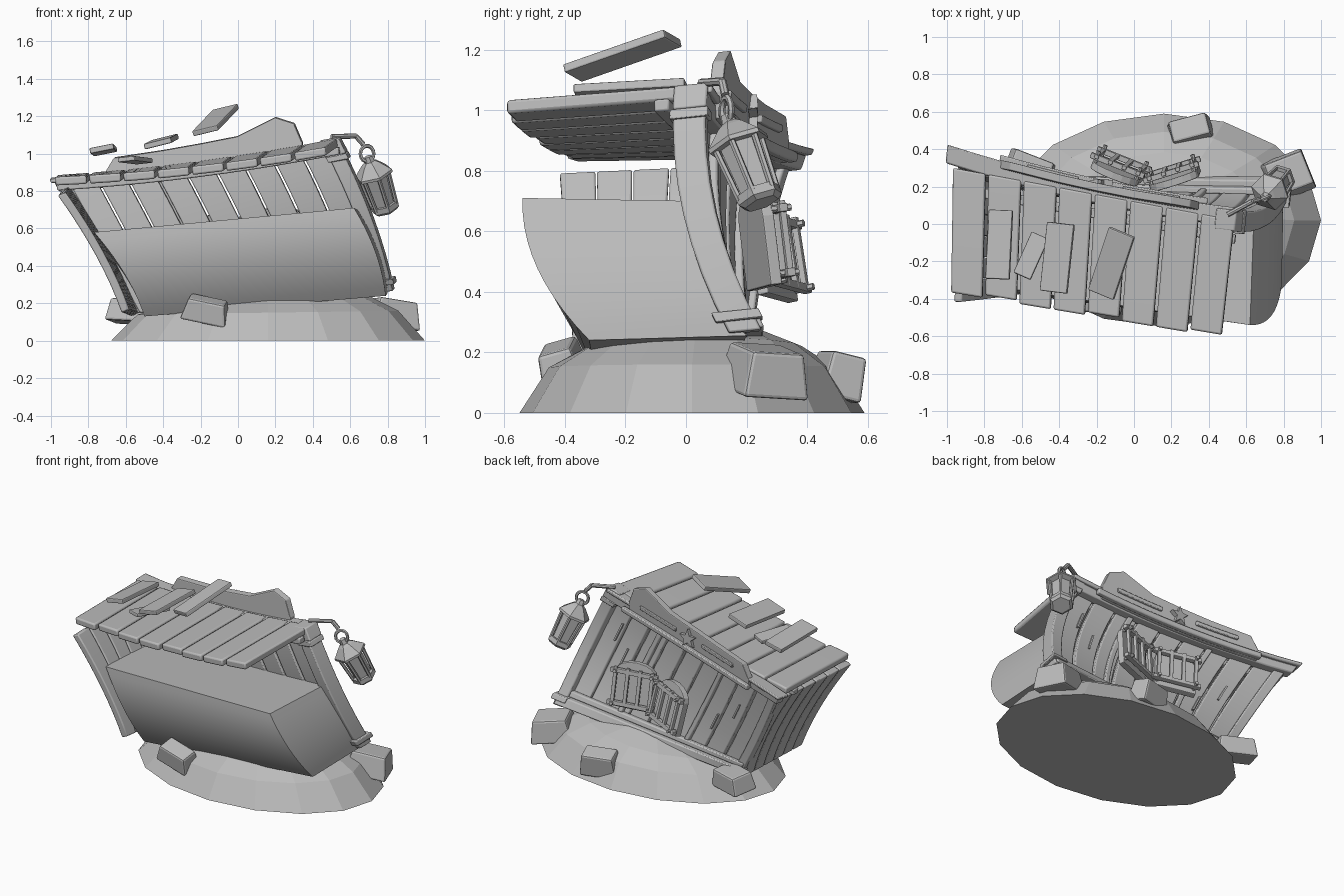
import bpy, bmesh, math
from mathutils import Vector as V

cube = bpy.data.objects.get("Cube")
if cube:
    bpy.data.objects.remove(cube)

grey = bpy.data.materials.new("plain_grey")
grey.use_nodes = True
grey.diffuse_color = (0.5, 0.5, 0.5, 1)
grey.node_tree.nodes["Principled BSDF"].inputs["Base Color"].default_value = (0.5, 0.5, 0.5, 1)


def loft(name, rings, bevel=0.0, smooth=False, closed=False):
    """Skin a list of equal point rings and cap the ends."""
    bm = bmesh.new()
    rows = [[bm.verts.new(p) for p in ring] for ring in rings]
    n = len(rows[0])
    pairs = list(zip(rows, rows[1:])) + ([(rows[-1], rows[0])] if closed else [])
    for a, b in pairs:
        for i in range(n):
            j = (i + 1) % n
            bm.faces.new((a[i], a[j], b[j], b[i]))
    if not closed:
        bm.faces.new(rows[0])
        bm.faces.new(rows[-1])
    bmesh.ops.recalc_face_normals(bm, faces=bm.faces)
    mesh = bpy.data.meshes.new(name)
    bm.to_mesh(mesh)
    bm.free()
    mesh.materials.append(grey)
    ob = bpy.data.objects.new(name, mesh)
    bpy.context.scene.collection.objects.link(ob)
    if bevel:
        mod = ob.modifiers.new("soft_edges", "BEVEL")
        mod.width = bevel
        mod.segments = 2
        mod.limit_method = "ANGLE"
        mod.angle_limit = math.radians(40)
    if smooth:
        bpy.ops.object.select_all(action="DESELECT")
        bpy.context.view_layer.objects.active = ob
        ob.select_set(True)
        bpy.ops.object.shade_smooth_by_angle(angle=math.radians(35))
    return ob


def span(a, b, n):
    return [a + (b - a) * i / n for i in range(n + 1)]


def blend(c, u, v):
    low = c[0].lerp(c[1], u)
    return low.lerp(c[2].lerp(c[3], u), v)


# Warped surfaces: u runs along, v up or across, o outwards
FACADE = [V((-.55, .19, .15)), V((.82, .20, .27)), V((-.93, .33, .85)), V((.53, .02, 1.05))]
SIDE = [V((-.55, .18, .14)), V((-.60, -.37, .16)), V((-.92, .31, .82)), V((-.94, -.42, .785))]
ROOF = [V((-.98, -.365, .845)), V((.48, -.61, 1.005)), V((-.97, .30, .855)), V((.55, .02, 1.055))]


def facade(u, v, o):
    p = blend(FACADE, u, v)
    bulge = 4 * v * (1 - v)
    p += V((.03 * u * bulge, -(.025 + .035 * u) * bulge - .14 * u * (1 - u) * v, -.08 * u * (1 - u) * v))
    return p + V((.1, .97, .1)) * o


def side(u, v, o):
    p = blend(SIDE, u, v)
    return p + V((-.9, 0, -.4)) * o + V((.13, 0, -.03)) * v * (1 - v)


def roof(u, v, o):
    return blend(ROOF, u, v) + V((-.1, 0, 1)) * o + V((0, 0, -.1 * u * (1 - u)))


def strip(name, f, us, vs, os, along="v", bevel=.007):
    """Plank or beam bent along a warped surface."""
    if along == "v":
        rings = [[f(us[0], t, os[0]), f(us[1], t, os[0]), f(us[1], t, os[1]), f(us[0], t, os[1])]
                 for t in span(*vs, 8)]
    else:
        rings = [[f(t, vs[0], os[0]), f(t, vs[1], os[0]), f(t, vs[1], os[1]), f(t, vs[0], os[1])]
                 for t in span(*us, 10)]
    return loft(name, rings, bevel, True)


def axes(x, z):
    x = V(x).normalized()
    y = V(z).cross(x).normalized()
    return x, y, x.cross(y)


def box(name, c, size, x=(1, 0, 0), z=(0, 0, 1), taper=1.0, bevel=.006):
    X, Y, Z = axes(x, z)
    rings = []
    for h, k in ((-.5, 1), (.5, taper)):
        rings.append([V(c) + X * size[0] * a * k + Y * size[1] * b * k + Z * size[2] * h
                      for a, b in ((-.5, -.5), (.5, -.5), (.5, .5), (-.5, .5))])
    return loft(name, rings, bevel)


def tube(name, a, axis, stations, n=6):
    """Faceted turned part; stations are (distance, radius)."""
    w = V(axis).normalized()
    X, Y, _ = axes(w.orthogonal(), w)
    ang = [2 * math.pi * i / n for i in range(n)]
    return loft(name, [[V(a) + w * d + (X * math.cos(t) + Y * math.sin(t)) * r for t in ang]
                       for d, r in stations])


def rod(name, a, b, r, n=6):
    d = V(b) - V(a)
    return tube(name, a, d, ((0, r), (d.length, r)), n)


# Rocky mound, higher towards the east
mound = []
for k, z, dy, lean in ((1, 0, .02, 0), (.83, .15, .02, .01), (.62, .22, .03, .03), (.3, .27, .07, .03)):
    mound.append([(.16 + .84 * k * math.cos(t), dy + .57 * k * math.sin(t), z + lean * math.cos(t))
                  for t in (2 * math.pi * i / 16 for i in range(16))])
loft("mound", mound)
box("rock_east", (.82, .26, .14), (.27, .23, .15), (.9, .35, -.15), (.1, .1, 1), .8, .012)
box("rock_back", (.30, .50, .12), (.24, .14, .15), (.95, .25, 0), (0, .25, 1), .85, .012)
box("rock_west", (-.56, .29, .155), (.26, .17, .12), (.9, -.35, -.05), (0, .15, 1), .85, .012)
box("rock_front", (-.17, -.41, .165), (.25, .14, .12), (.95, -.1, -.2), (.1, -.3, 1), .8, .012)

# Solid curved core
LOW = [V((-.50, -.30, .13)), V((.79, -.32, .24)), V((-.50, .15, .14)), V((.80, .20, .255))]
TOP = [V((-.77, -.33, .58)), V((.62, -.54, .71)), V((-.78, .22, .57)), V((.64, .01, .70))]
core = []
for t in span(0, 1, 10):
    arc = t * (1 - t)
    p = [a.lerp(b, t) for a, b in zip(LOW, TOP)]
    front, back, inset = V((0, -.24 * arc, 0)), V((0, -.2 * arc, 0)), V((.12 * arc, 0, 0))
    core.append([p[0] + front + inset, p[1] + front + inset, p[3] + back + inset, p[2] + back + inset])
loft("inner_core", core, 0, True)

# Wall planks
for i, u in enumerate(span(.02, .87, 8)):
    strip(f"wall_plank_{i}", facade, (u, u + .097), (0, .98), (-.035, .006 * (i % 2)))
for i, u in enumerate(span(0, .835, 5)):
    strip(f"side_plank_{i}", side, (u, u + .16), (0, 1), (-.02, .025))

# Corner posts, bands and beams
strip("right_post", facade, (.955, 1.01), (0, 1), (-.06, .05))
strip("left_post", facade, (-.01, .035), (0, 1), (-.03, .025))
strip("post_foot_band", facade, (.945, 1.022), (.045, .085), (-.085, .075))
strip("post_neck_band", facade, (.945, 1.02), (.90, .94), (-.07, .06))
strip("post_head", facade, (.945, 1.02), (.94, 1.04), (-.06, .055))
strip("sill_beam", facade, (-.02, 1.0), (.01, .08), (0, .065), "u")
strip("sill_step", facade, (.0, .96), (.08, .125), (0, .035), "u")
strip("top_beam", facade, (-.035, 1.0), (.93, 1.0), (-.01, .055), "u")
strip("top_moulding", facade, (-.045, 1.01), (1.0, 1.03), (-.03, .07), "u")

# Roof planks
for i in range(8):
    u = i / 8
    strip(f"roof_plank_{i}", roof, (u + .003, u + .117),
          (.025 * (i % 3 == 1), 1), (-.015, .03), "v", .01)
strip("roof_support", roof, (0, 1), (.80, .88), (-.05, -.01), "u")

# Loose planks above the roof
box("loose_plank_left", (-.72, -.11, 1.02), (.13, .37, .03), (1, -.04, .2), (-.2, .05, 1))
box("loose_plank_middle", (-.41, -.18, 1.065), (.15, .37, .03), (1, -.12, .25), (-.25, -.03, 1))
box("loose_plank_high", (-.12, -.21, 1.18), (.15, .37, .03), (.91, -.38, .22), (-.3, -.25, 1))
box("broken_plank", (-.55, -.17, .965), (.10, .24, .025), (.9, -.4, .1), (-.1, .1, 1))


# Sign board, trim and star
def sign(u, h, o):
    return facade(u, 1, o) + V((0, .05, 1)) * h


outline = ((.145, .02), (.18, .10), (.36, .11), (.5, .12), (.63, .13), (.77, .2), (.84, .15), (.87, .04))
loft("sign_board", [[sign(u, -.05, .03), sign(u, h, .03), sign(u, h, .075), sign(u, -.05, .075)]
                    for u, h in outline], .006)
strip("sign_lower_rail", sign, (.14, .90), (-.05, -.015), (.07, .105), "u")
for n, us in (("left", (.24, .43)), ("right", (.59, .8))):
    strip(f"sign_bar_{n}", sign, us, (.035, .06), (.07, .09), "u", .004)
star = []
for o in (.075, .105):
    star.append([sign(.51, .045, o) + V((math.cos(t), -.1, math.sin(t))) * r
                 for t, r in ((.3 + math.pi * i / 5, .065 if i % 2 == 0 else .027) for i in range(10))])
loft("sign_star", star)


# Open shutters with arched boards and slatted frames, local Y away from the wall
def shutter(name, c, x):
    X, Y, Z = axes(x, (-.15, -.15, .95))
    c = V(c)
    arch = [(-.135, -.15), (.135, -.15)] + [(.135 * math.cos(t), .08 + .08 * math.sin(t))
                                            for t in span(0, math.pi, 8)]
    loft(name + "_board", [[c + X * a + Z * b + Y * o for a, b in arch] for o in (-.045, -.005)], .005)
    for i, a in enumerate(span(-.12, .12, 3)):
        box(f"{name}_slat_{i}", c + X * a + Y * .03, (.024, .022, .25), X, Z, 1, .004)
    for i, b in enumerate((-.115, .1)):
        box(f"{name}_rail_{i}", c + Z * b + Y * .025, (.31, .03, .028), X, Z, 1, .004)
        for s in (-.12, .12):
            rod(f"{name}_peg_{i}_{s > 0}", c + X * s + Z * b - Y * .01, c + X * s + Z * b + Y * .06, .012)


shutter("shutter_east", (.21, .265, .565), (.95, .30, .08))
shutter("shutter_west", (-.08, .305, .53), (.93, -.37, .1))
strip("window_frame_left", facade, (.31, .335), (.12, .93), (0, .03))
strip("window_frame_right", facade, (.68, .705), (.12, .93), (0, .03))

# Splits in the wall boards
for i, (u, v) in enumerate(((.16, .5), (.24, .3), (.8, .45), (.88, .62))):
    strip(f"board_split_{i}", facade, (u, u + .008), (v, v + .16), (0, .015), "v", 0)

# Lantern arm, ring and hanging lantern
path = [(.50, .05, 1.09), (.63, .12, 1.095), (.67, .13, 1.05)]
for i, (a, b) in enumerate(zip(path, path[1:])):
    rod(f"lantern_arm_{i}", a, b, .014, 8)
ring = []
for t in (2 * math.pi * i / 14 for i in range(14)):
    out = V((.85 * math.cos(t), .35 * math.cos(t), math.sin(t)))
    ring.append([V((.69, .135, 1.0)) + out * (.042 + .011 * math.cos(q)) + V((-.35, .9, 0)) * .011 * math.sin(q)
                 for q in (math.pi * k / 3 for k in range(6))])
loft("lantern_ring", ring, 0, True, True)
head, down = V((.695, .135, .985)), V((.11, .13, -.33)).normalized()
tube("lantern_cap", head, down, ((0, .02), (.03, .028), (.045, .05), (.10, .105), (.115, .105)))
tube("lantern_glass", head, down, ((.11, .066), (.29, .056)))
tube("lantern_base", head, down, ((.285, .078), (.315, .078), (.33, .06)))
X, Y, _ = axes(down.orthogonal(), down)
for i in range(6):
    d = X * math.cos(math.pi * i / 3) + Y * math.sin(math.pi * i / 3)
    rod(f"lantern_bar_{i}", head + down * .11 + d * .082, head + down * .30 + d * .068, .011)
